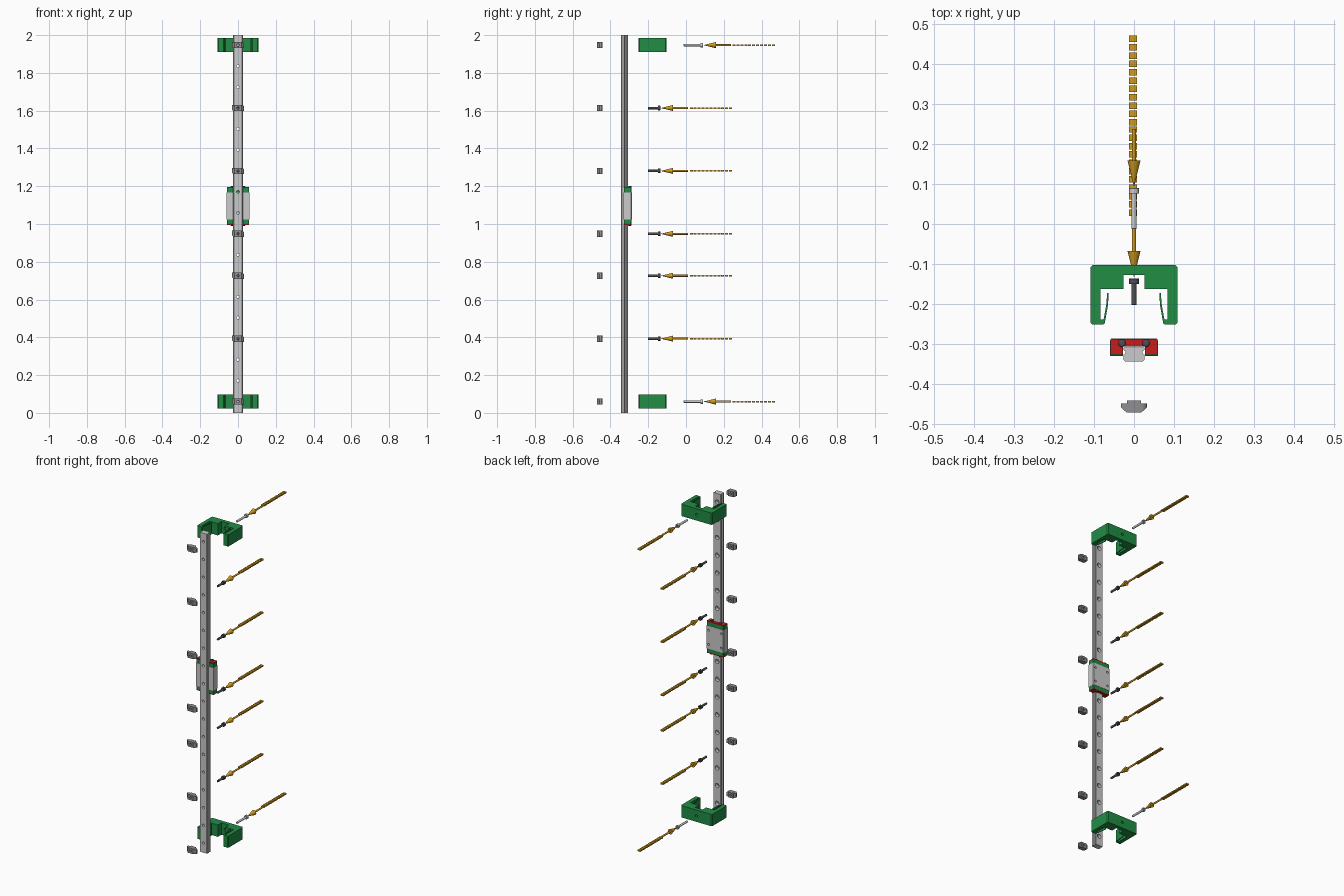
import bpy, bmesh, math

if "Cube" in bpy.data.objects:
    bpy.data.objects.remove(bpy.data.objects["Cube"])

PITCH = 0.111
Z0 = 0.06
HOLES = [Z0 + PITCH * k for k in range(18)]
MOUNTS = [HOLES[k] for k in (0, 3, 6, 8, 11, 14, 17)]


def material(name, rgb):
    m = bpy.data.materials.new(name)
    m.diffuse_color = (*rgb, 1)
    m.use_nodes = True
    m.node_tree.nodes["Principled BSDF"].inputs["Base Color"].default_value = m.diffuse_color
    return m


GREEN = material("green", (0.015, 0.27, 0.06))
RED = material("red", (0.6, 0.012, 0.012))
GOLD = material("gold", (0.65, 0.33, 0.01))
DARK = material("dark_steel", (0.08, 0.08, 0.09))
NUT = material("nut_steel", (0.28, 0.28, 0.28))


def finish(name, bm, mat=None):
    bmesh.ops.recalc_face_normals(bm, faces=bm.faces)
    me = bpy.data.meshes.new(name)
    bm.to_mesh(me)
    bm.free()
    ob = bpy.data.objects.new(name, me)
    bpy.context.collection.objects.link(ob)
    if mat:
        me.materials.append(mat)
    return ob


def mirrored(half):
    return half + [(-x, y) for x, y in reversed(half)]


def prism(name, pts, z0, z1, mat=None):
    """Extrude an x/y outline from z0 to z1."""
    bm = bmesh.new()
    lo, hi = ([bm.verts.new((x, y, z)) for x, y in pts] for z in (z0, z1))
    bm.faces.new(lo)
    bm.faces.new(hi)
    for i in range(len(pts)):
        j = (i + 1) % len(pts)
        bm.faces.new((lo[i], lo[j], hi[j], hi[i]))
    return finish(name, bm, mat)


def turned(name, profile, mat=None, seg=24, centres=((0, 0),)):
    """Turn (radius, y) steps around the y axis, once per x/z centre."""
    bm = bmesh.new()
    for cx, cz in centres:
        rings = []
        for r, y in profile:
            rings.append([bm.verts.new((cx + r * math.cos(a), y, cz + r * math.sin(a)))
                          for a in (2 * math.pi * i / seg for i in range(seg))])
        bm.faces.new(rings[0])
        bm.faces.new(rings[-1])
        for a, b in zip(rings, rings[1:]):
            for i in range(seg):
                j = (i + 1) % seg
                bm.faces.new((a[i], a[j], b[j], b[i]))
    return finish(name, bm, mat)


def boolean(ob, tool, op="DIFFERENCE"):
    mod = ob.modifiers.new("cut", "BOOLEAN")
    mod.operation, mod.object, mod.solver = op, tool, "EXACT"
    bpy.context.view_layer.objects.active = ob
    bpy.ops.object.modifier_apply(modifier=mod.name)
    bpy.data.objects.remove(tool)


def smooth(ob):
    bpy.ops.object.select_all(action="DESELECT")
    ob.select_set(True)
    bpy.context.view_layer.objects.active = ob
    bpy.ops.object.shade_smooth_by_angle(angle=math.radians(30))


def place(ob, spots):
    """Put the object at the first spot and linked copies at the others."""
    for i, s in enumerate(spots):
        o = ob if i == 0 else ob.copy()
        if i:
            bpy.context.collection.objects.link(o)
        o.location = s


# Rail with side grooves and counterbored holes
rail = prism("rail", mirrored([
    (0.022, -0.3435), (0.0267, -0.339), (0.0267, -0.327), (0.021, -0.323),
    (0.021, -0.318), (0.0267, -0.314), (0.0267, -0.310), (0.0247, -0.308)]), 0, 2)
boolean(rail, turned("rail_holes", [(0.0078, -0.36), (0.0078, -0.328),
                                    (0.0133, -0.328), (0.0133, -0.29)],
                     centres=[(0, z) for z in HOLES]))
smooth(rail)

# Carriage: steel block, green end caps, red seals, seal screws
CZ = 1.096


def saddle(w, top, bottom):
    return mirrored([(0.0275, -0.306), (0.0275, bottom), (w, bottom),
                     (w, top - 0.004), (w - 0.003, top)])


block = prism("carriage_block", saddle(0.06, -0.286, -0.33), CZ - 0.072, CZ + 0.072)
boolean(block, turned("block_holes", [(0.0066, -0.303), (0.0066, -0.27)],
                      centres=[(x, CZ + z) for x in (-0.0444, 0.0444)
                               for z in (-0.0444, 0.0444)]))
smooth(block)
for s, side in ((-1, "lower"), (1, "upper")):
    prism(side + "_end_cap", saddle(0.059, -0.2875, -0.328),
          CZ + s * 0.072, CZ + s * 0.094, GREEN)
    prism(side + "_seal", saddle(0.059, -0.2875, -0.326),
          CZ + s * 0.094, CZ + s * 0.1, RED)
    for x in (-0.03, 0.03):
        head = turned(side + "_seal_screw", [(0.0095, 0), (0.0095, 0.002),
                                             (0.007, 0.005), (0.004, 0.006)], DARK)
        boolean(head, turned("socket", [(0.0038, 0.003), (0.0038, 0.01)], seg=6))
        head.rotation_euler.x = s * math.pi / 2
        head.location = (x, -0.2975, CZ + s * 0.1)
        smooth(head)

# Snap-on end brackets with spring fingers
bracket = prism("end_bracket", mirrored([
    (0.026, -0.127), (0.026, -0.162), (0.083, -0.162), (0.083, -0.239), (0.076, -0.239),
    (0.069, -0.200), (0.067, -0.172), (0.063, -0.174), (0.065, -0.203), (0.073, -0.248),
    (0.077, -0.251), (0.104, -0.251), (0.108, -0.247), (0.108, -0.108),
    (0.103, -0.102)]), -0.037, 0.037, GREEN)
boolean(bracket, turned("bracket_hole", [(0.008, -0.2), (0.008, -0.05)]))
place(bracket, [(0, 0, MOUNTS[0]), (0, 0, MOUNTS[-1])])

# Slot nuts with two rounded opposite corners and a threaded hole
nut = prism("slot_nut", mirrored([
    (0.019, -0.470), (0.033, -0.457), (0.033, -0.448), (0.017, -0.448),
    (0.017, -0.441)]), -0.0165, 0.0165, NUT)
arc = [(0.018 + 0.015 * math.cos(a), 0.0015 + 0.015 * math.sin(a))
       for a in (math.radians(15 * i) for i in range(7))]
outline = arc + [(-0.033, 0.0165)] + [(-x, -z) for x, z in arc] + [(0.033, -0.0165)]
mask = prism("nut_mask", outline, 0.42, 0.49)
mask.rotation_euler.x = math.pi / 2
boolean(nut, mask, "INTERSECT")
boolean(nut, turned("nut_hole", [(0.0062, -0.5), (0.0062, -0.4)]))
smooth(nut)
place(nut, [(0, 0, z) for z in MOUNTS])


# Socket head screws
def screw(name, length, mat=None):
    ob = turned(name, [(0.0056, -length - 0.0133), (0.0066, -length - 0.012),
                       (0.0066, -0.0133), (0.0122, -0.0133), (0.0122, -0.001),
                       (0.0112, 0)], mat)
    boolean(ob, turned("socket", [(0.0062, -0.007), (0.0062, 0.01)], seg=6))
    smooth(ob)
    return ob


ends = [(0, z) for z in (MOUNTS[0], MOUNTS[-1])]
inner = [(0, z) for z in MOUNTS[1:-1]]
place(screw("rail_screw", 0.053, DARK), [(x, -0.136, z) for x, z in inner])
place(screw("bracket_screw", 0.089), [(x, 0.09, z) for x, z in ends])

# Direction arrows, each followed by a dashed tail of blank tiles
spots = [(x, -0.132, z) for x, z in inner] + [(x, 0.094, z) for x, z in ends]
arrow = turned("arrow", [(0.0004, 0), (0.016, 0.064), (0.0055, 0.064), (0.0055, 0.143)], GOLD)
smooth(arrow)
place(arrow, spots)
bm = bmesh.new()
for i in range(11):
    tile = bmesh.ops.create_cube(bm, size=1)["verts"]
    bmesh.ops.scale(bm, vec=(0.02, 0.016, 0.008), verts=tile)
    bmesh.ops.translate(bm, vec=(-0.003, 0.16 + 0.0208 * i, 0), verts=tile)
place(finish("dashed_tail", bm, GOLD), spots)
